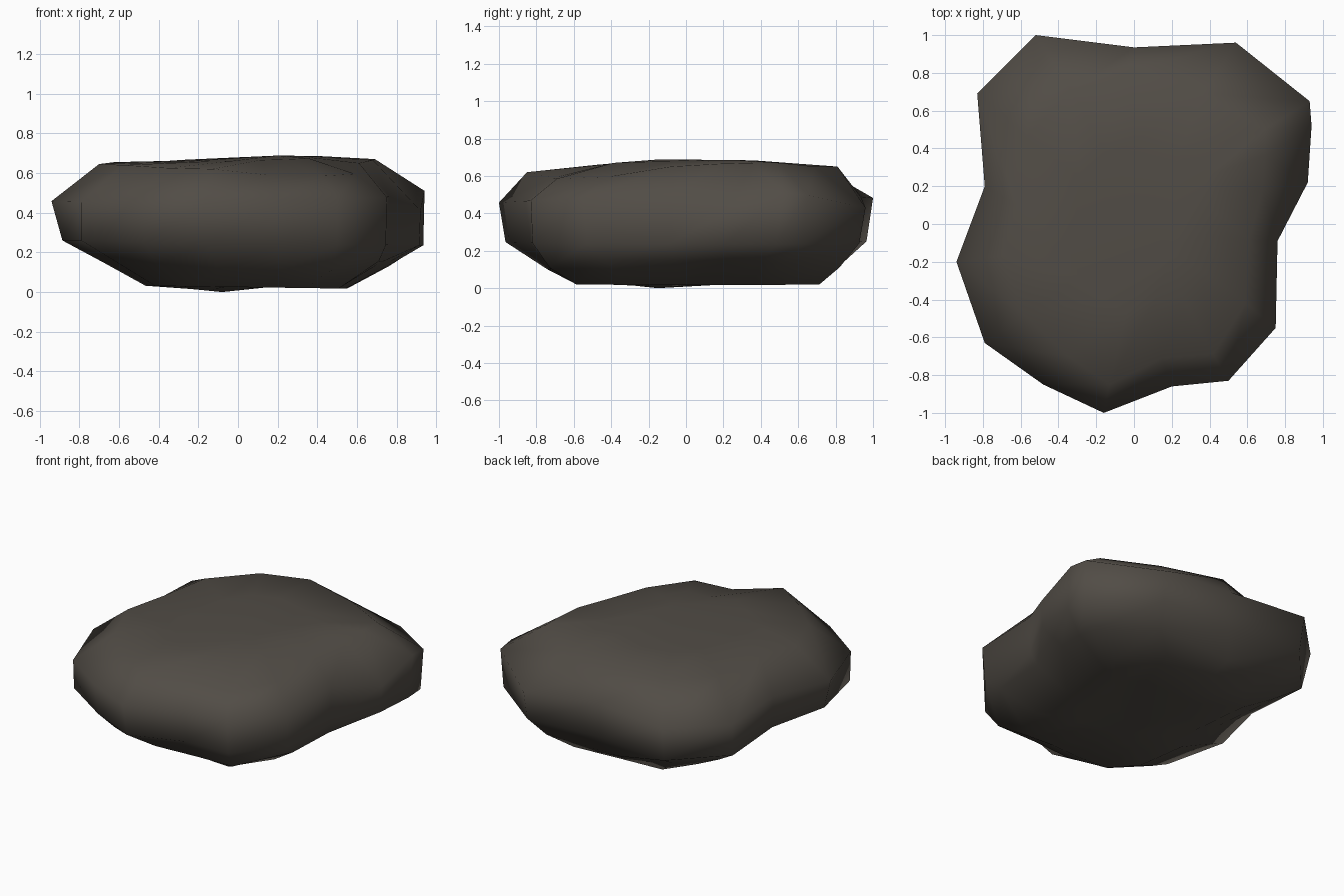
import bpy, bmesh

# Plan outline of the boulder at its widest, counter-clockwise
OUTLINE = [(0.93, 0.65), (0.54, 0.96), (0.0, 0.935), (-0.52, 1.0), (-0.83, 0.69),
           (-0.79, 0.2), (-0.94, -0.2), (-0.79, -0.63), (-0.48, -0.85),
           (-0.16, -1.0), (0.2, -0.86), (0.5, -0.83), (0.75, -0.55),
           (0.76, -0.09), (0.92, 0.22), (0.94, 0.5)]

# Undercut edge (x, y, z), same order
UNDERCUT = [(0.76, 0.52, 0.13), (0.47, 0.82, 0.11), (-0.08, 0.80, 0.10), (-0.45, 0.79, 0.15),
            (-0.64, 0.57, 0.14), (-0.58, 0.10, 0.13), (-0.68, -0.15, 0.15),
            (-0.61, -0.55, 0.15), (-0.41, -0.73, 0.14), (-0.10, -0.74, 0.10),
            (0.2, -0.72, 0.10), (0.47, -0.73, 0.11), (0.71, -0.43, 0.155),
            (0.72, -0.06, 0.15), (0.76, 0.22, 0.15), (0.77, 0.40, 0.14)]

# Shoulder of the flat top (x, y, z), lower at the front right, same order
SHOULDER = [(0.69, 0.5, 0.67), (0.37, 0.69, 0.65), (-0.03, 0.81, 0.65), (-0.33, 0.71, 0.65),
            (-0.57, 0.46, 0.645), (-0.62, 0.1, 0.655), (-0.70, -0.17, 0.645),
            (-0.58, -0.48, 0.64), (-0.35, -0.70, 0.625), (-0.13, -0.85, 0.62),
            (0.15, -0.71, 0.59), (0.42, -0.69, 0.585), (0.59, -0.42, 0.595),
            (0.61, -0.08, 0.65), (0.68, 0.18, 0.665), (0.69, 0.36, 0.67)]


def ring(points, sx, sy, ox, oy, z, tx=0.0, ty=0.0):
    """Scaled, shifted and slightly tilted copy of an outline."""
    return [(p[0] * sx + ox, p[1] * sy + oy, z + tx * p[0] + ty * p[1]) for p in points]


# Widest rings, with a few weathered corners
girth_low = ring(OUTLINE, 0.99, 0.965, 0.003, 0.0, 0.245, -0.01)
girth_low[6] = (-0.885, -0.21, 0.26)
girth_low[4] = (-0.80, 0.64, 0.24)
girth_low[7] = (-0.79, -0.62, 0.26)
girth_low[11] = (0.50, -0.82, 0.24)
girth = ring(OUTLINE, 1, 1, 0, 0, 0.475, 0.015, 0.015)
girth[1] = (0.54, 0.96, 0.43)
girth[14] = (0.92, 0.22, 0.41)
girth[15] = (0.94, 0.52, 0.51)

# Rings from the underside to the crown
layers = [ring(UNDERCUT, 0.38, 0.42, 0.03, 0.02, 0.03, 0.02, 0.01),
          ring(UNDERCUT, 0.70, 0.84, 0.01, 0.025, 0.025, -0.01),
          UNDERCUT, girth_low, girth, SHOULDER,
          ring(SHOULDER, 0.55, 0.55, 0.03, -0.01, 0.67, 0.015, 0.01)]

bm = bmesh.new()
rings = [[bm.verts.new(p) for p in layer] for layer in layers]
n = len(OUTLINE)
for low, high in zip(rings, rings[1:]):
    for i in range(n):
        j = (i + 1) % n
        bm.faces.new((low[i], low[j], high[j], high[i]))

# Close underside and crown
base = bm.verts.new((-0.08, -0.15, 0.0))
crown = bm.verts.new((0.2, -0.15, 0.688))
for i in range(n):
    j = (i + 1) % n
    bm.faces.new((base, rings[0][j], rings[0][i]))
    bm.faces.new((crown, rings[-1][i], rings[-1][j]))
bmesh.ops.recalc_face_normals(bm, faces=bm.faces)
for f in bm.faces:
    f.smooth = True

mesh = bpy.data.meshes.new("boulder")
bm.to_mesh(mesh)
bm.free()
rock = bpy.data.objects.new("boulder", mesh)
bpy.context.collection.objects.link(rock)

# Dark warm grey stone
mat = bpy.data.materials.new("dark_stone")
mat.diffuse_color = (0.083, 0.073, 0.061, 1)
mesh.materials.append(mat)
